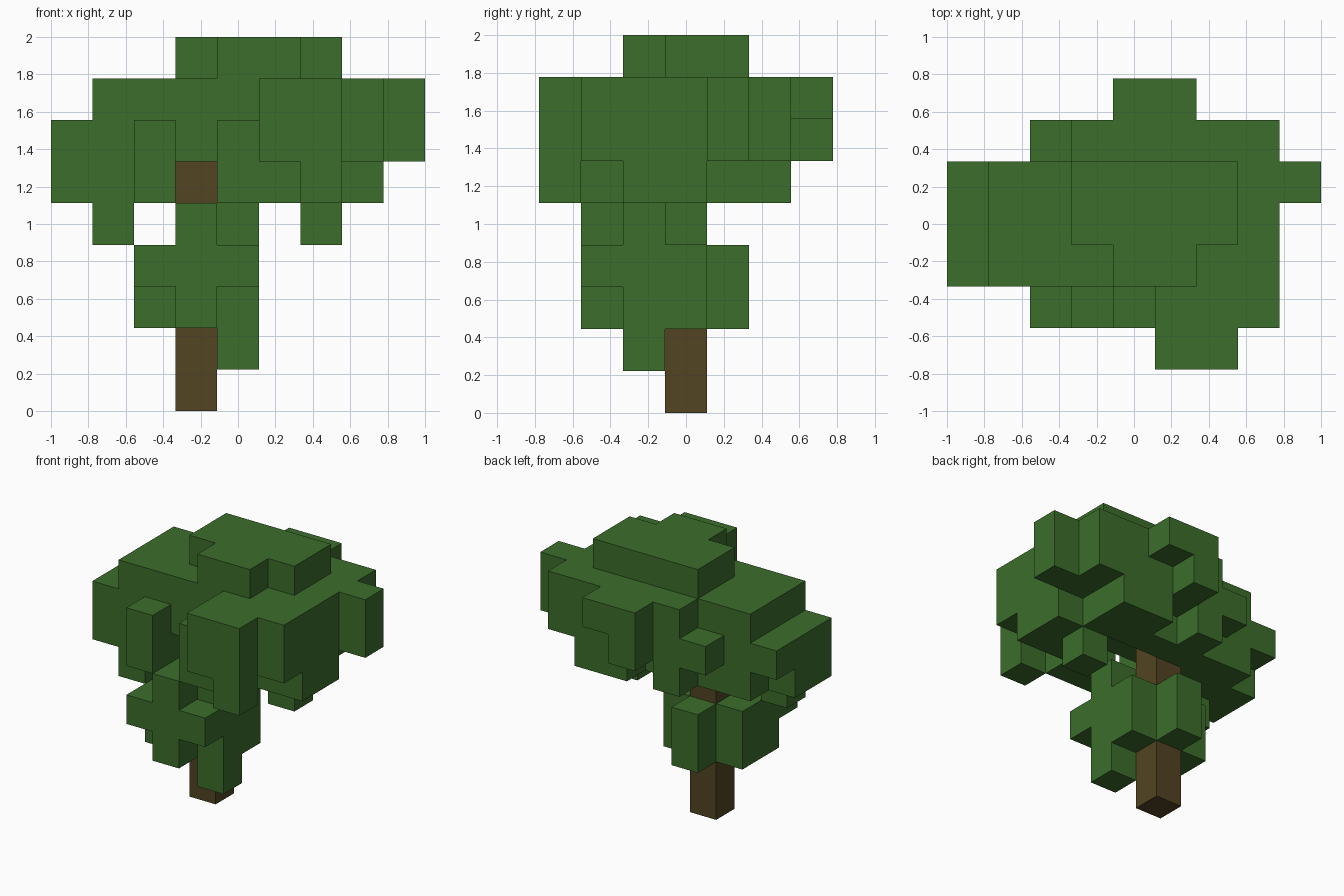
import bpy, bmesh
from mathutils import Vector

old = bpy.data.objects.get("Cube")
if old:
    bpy.data.objects.remove(old, do_unlink=True)


def make_material(name, color):
    mat = bpy.data.materials.new(name)
    mat.use_nodes = True
    mat.diffuse_color = color
    mat.node_tree.nodes["Principled BSDF"].inputs["Base Color"].default_value = color
    return mat


# Floor plans from the ground up; rows run back to front, columns left to right
# T = trunk block, L = lower leaf block, C = canopy leaf block
BASE = ["", "", "", "...T"]
SPRIG = ["", "", "", "...T", "....L"]
LOW_LEAVES = ["", "", "...L", "..LTL", "..LLL", "...L"]
MID_LEAVES = ["", "", "...L", "..LTL", "..LLL", "..LLL"]
NECK = ["", "", "", "...T..C", ".C.LL", "...L"]
UNDERSIDE = ["", "...C.CC", ".CCCCCC", "CCCT..CC", "CCC...CC", "..C.CC", "......C"]
CANOPY = ["....C", "..CCCCCC", "CCCCCCCCC", "CCCCCCCC", "CCCCCCCC", "..C.CCCC", ".....CC"]
CROWN = ["....CC", "...CCCCC", ".CCCCCCCC", ".CCCCCCC", ".CCCCCCC", ".....CCC", ".....CC"]
TOP = ["", "", "...CCCC", "...CCCC", "....CC"]
LAYERS = [BASE, SPRIG, LOW_LEAVES, MID_LEAVES, NECK, UNDERSIDE, CANOPY, CROWN, TOP]

COLS, ROWS = 9, 7
UNIT = 2 / COLS

cells = {}
for k, plan in enumerate(LAYERS):
    for r, row in enumerate(plan):
        for i, kind in enumerate(row):
            if kind != ".":
                cells[(i, ROWS - 1 - r, k)] = kind


def build_part(name, kind, mat):
    """Join all blocks of one kind, keeping only their outer faces."""
    bm = bmesh.new()
    corners = {}

    def corner(p):
        if p not in corners:
            corners[p] = bm.verts.new(
                ((p[0] - COLS / 2) * UNIT, (p[1] - ROWS / 2) * UNIT, p[2] * UNIT))
        return corners[p]

    for cell in [c for c in cells if cells[c] == kind]:
        for axis in range(3):
            u, v = Vector((0, 0, 0)), Vector((0, 0, 0))
            u[(axis + 1) % 3] = 1
            v[(axis + 2) % 3] = 1
            for side in (0, 1):
                step = Vector((0, 0, 0))
                step[axis] = 1
                neighbour = Vector(cell) + step * (2 * side - 1)
                if tuple(int(n) for n in neighbour) in cells:
                    continue
                o = Vector(cell) + step * side
                loop = [o, o + u, o + u + v, o + v]
                if not side:
                    loop.reverse()
                bm.faces.new([corner(tuple(int(n) for n in p)) for p in loop])

    mesh = bpy.data.meshes.new(name)
    bm.to_mesh(mesh)
    bm.free()
    mesh.materials.append(mat)
    obj = bpy.data.objects.new(name, mesh)
    bpy.context.collection.objects.link(obj)
    return obj


leaf_green = make_material("leaf green", (0.044, 0.153, 0.024, 1))
bark_brown = make_material("bark brown", (0.084, 0.058, 0.016, 1))

build_part("trunk", "T", bark_brown)
build_part("lower_leaves", "L", leaf_green)
build_part("canopy_leaves", "C", leaf_green)
